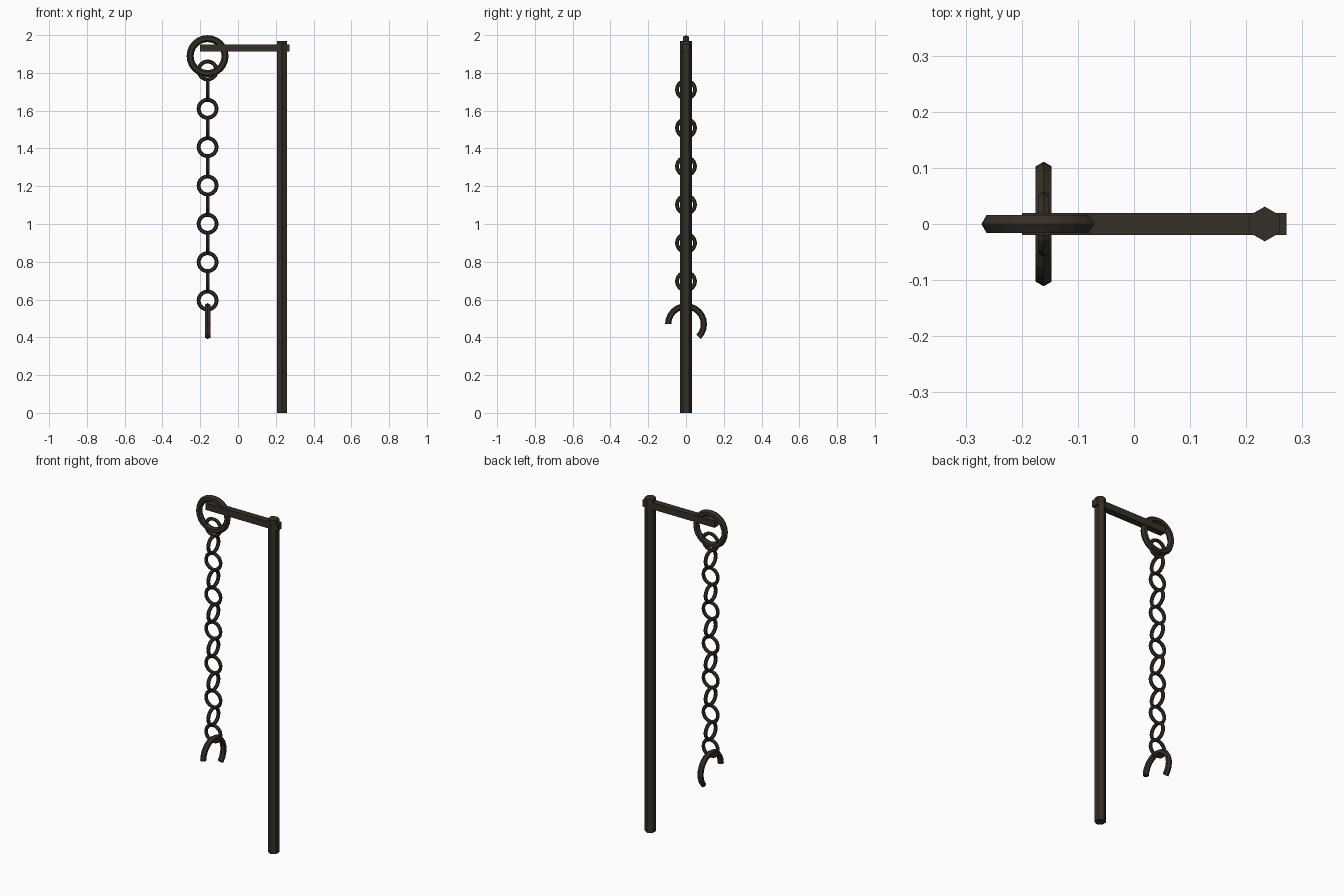
import bpy, math
from mathutils import Vector

if "Cube" in bpy.data.objects:
    bpy.data.objects.remove(bpy.data.objects["Cube"])

CHAIN_X = -0.161

iron = bpy.data.materials.new("dark_iron")
iron.diffuse_color = (0.036, 0.028, 0.020, 1)
iron.use_nodes = True
iron.node_tree.nodes["Principled BSDF"].inputs["Base Color"].default_value = iron.diffuse_color


def make_object(name, verts, faces):
    mesh = bpy.data.meshes.new(name)
    mesh.from_pydata(verts, [], faces)
    mesh.materials.append(iron)
    obj = bpy.data.objects.new(name, mesh)
    bpy.context.collection.objects.link(obj)
    return obj


def ring(name, z, major, minor, side=False, start=0, sweep=360, segs=24):
    """Six-sided tube bent round a circle, full or open, facing front or side."""
    closed = sweep == 360
    count = segs if closed else segs + 1
    axis = Vector((1, 0, 0)) if side else Vector((0, 1, 0))
    across = Vector((0, 1, 0)) if side else Vector((1, 0, 0))
    up = Vector((0, 0, 1))
    centre = Vector((CHAIN_X, 0, z))
    verts, faces = [], []
    for i in range(count):
        a = math.radians(start + sweep * i / segs)
        out = across * math.cos(a) + up * math.sin(a)
        for k in range(6):
            b = k * math.pi / 3
            verts.append(centre + out * (major + minor * math.cos(b)) + axis * (minor * math.sin(b)))
    for i in range(segs):
        j = (i + 1) % count
        for k in range(6):
            n = (k + 1) % 6
            quad = (i * 6 + k, j * 6 + k, j * 6 + n, i * 6 + n)
            faces.append(quad if side else quad[::-1])
    if not closed:
        first, last = list(range(6)), list(range(segs * 6, segs * 6 + 6))
        faces += [first, last[::-1]] if side else [first[::-1], last]
    obj = make_object(name, verts, faces)
    # consistent outward normals
    import bmesh
    bm = bmesh.new()
    bm.from_mesh(obj.data)
    bmesh.ops.recalc_face_normals(bm, faces=bm.faces)
    bm.to_mesh(obj.data)
    bm.free()
    return obj


# Upright hexagonal post
bpy.ops.mesh.primitive_cylinder_add(vertices=6, radius=0.031, depth=1.97,
                                    location=(0.233, 0, 0.985))
post = bpy.context.object
post.name = "post"
post.data.materials.append(iron)

# Square cross arm through the post head
bpy.ops.mesh.primitive_cube_add(size=1, location=(0.036, 0, 1.932))
arm = bpy.context.object
arm.name = "cross_arm"
arm.scale = (0.472, 0.039, 0.039)
arm.data.materials.append(iron)

# Large ring hanging round the arm
ring("hanging_ring", 1.889, 0.0925, 0.0185)

# Chain links, alternately facing front and side
for i in range(13):
    ring(f"chain_link_{i + 1}", 1.813 - i * 0.1015, 0.0475, 0.0103, side=i % 2 == 1)

# Open shackle at the bottom
ring("open_shackle", 0.47, 0.0945, 0.0165, side=True, start=-45, sweep=225, segs=15)
